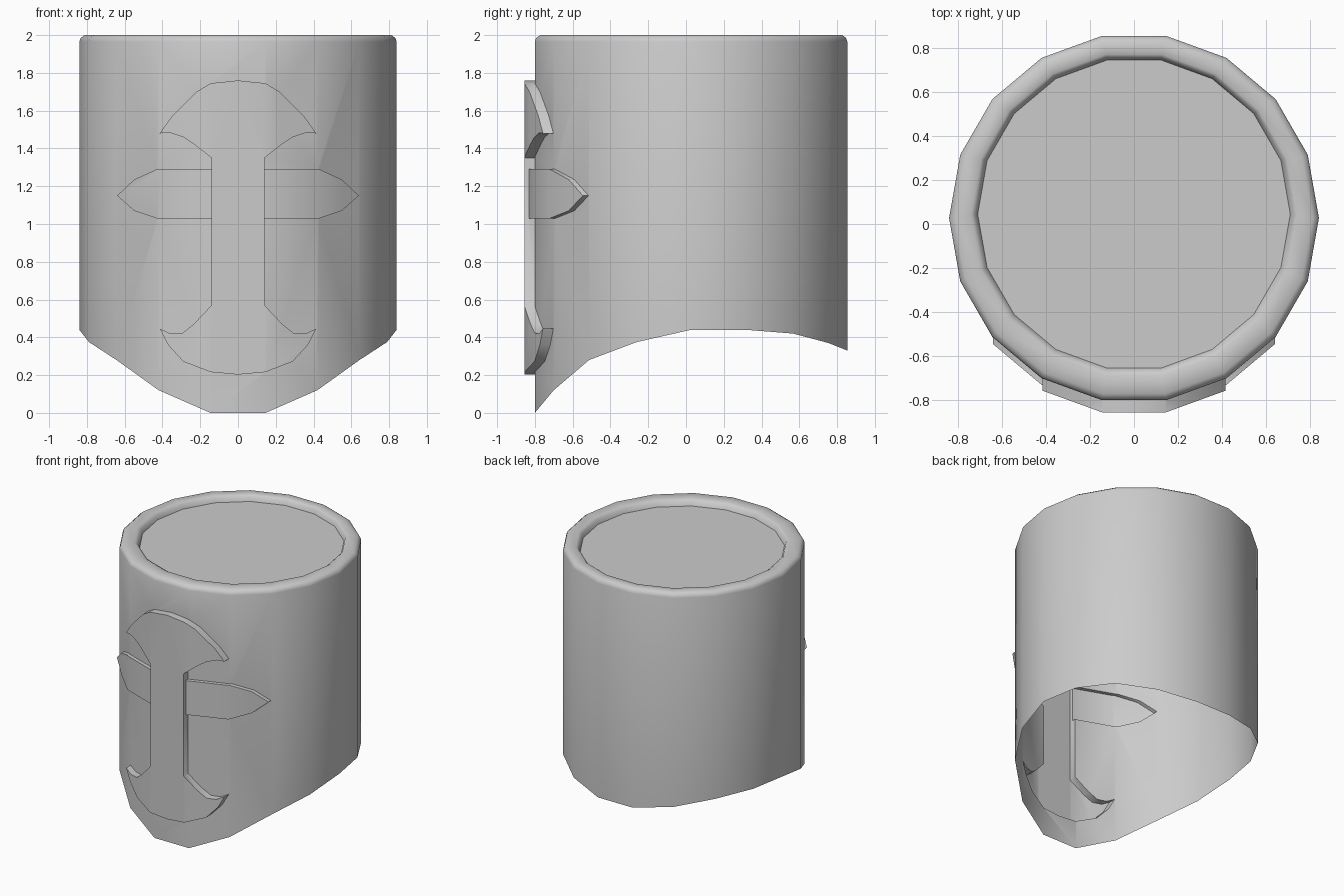
import bpy, bmesh
from math import sin, cos, radians

if "Cube" in bpy.data.objects:
    bpy.data.objects.remove(bpy.data.objects["Cube"])

SIDES = 18
CY = 0.027
R = 0.84
# lower edge height, from the front corner round to the back corner
HEM = [0.0, 0.12, 0.28, 0.375, 0.44, 0.44, 0.42, 0.37, 0.33]
# rim profile: radius, height, y shift
RIM = [(R, 1.965, 0), (0.833, 1.985, 0), (0.812, 2.0, 0.001),
       (0.74, 2.0, 0.014), (0.722, 1.988, 0.017), (0.71, 1.955, 0.018)]


def finish(bm, name):
    bmesh.ops.recalc_face_normals(bm, faces=bm.faces)
    me = bpy.data.meshes.new(name)
    bm.to_mesh(me)
    bm.free()
    ob = bpy.data.objects.new(name, me)
    bpy.context.collection.objects.link(ob)
    return ob


def helmet_body(name, dy=0.0):
    """Closed body; the lower apex only closes the volume for the booleans."""
    bm = bmesh.new()
    angles = [radians(10 + 20 * i) for i in range(SIDES)]

    def ring(r, shift, z):
        return [bm.verts.new((r * sin(a), CY + dy + shift - r * cos(a), z(i)))
                for i, a in enumerate(angles)]

    rings = [ring(R, 0, lambda i: HEM[i if i < 9 else 17 - i])]
    for r, h, s in RIM:
        rings.append(ring(r, s, lambda i: h))
    for lo, hi in zip(rings, rings[1:]):
        for i in range(SIDES):
            j = (i + 1) % SIDES
            bm.faces.new((lo[i], lo[j], hi[j], hi[i]))
    bm.faces.new(rings[-1])
    apex = bm.verts.new((0, CY + dy, -5))
    for i in range(SIDES):
        bm.faces.new((rings[0][i], apex, rings[0][(i + 1) % SIDES]))
    return finish(bm, name)


def boolean(ob, other, op):
    m = ob.modifiers.new("bool", 'BOOLEAN')
    m.operation, m.object, m.solver = op, other, 'EXACT'
    bpy.context.view_layer.objects.active = ob
    bpy.ops.object.modifier_apply(modifier=m.name)
    bpy.data.objects.remove(other)


def raised_shape(name, half, depth):
    """Mirrored x-z outline, cut to the helmet curve moved forward by depth."""
    outline = half + [(-x, z) for x, z in reversed(half) if x > 0]
    bm = bmesh.new()
    f = bm.faces.new([bm.verts.new((x, -1.5, z)) for x, z in outline])
    ext = bmesh.ops.extrude_face_region(bm, geom=[f], use_keep_orig=True)
    bmesh.ops.translate(bm, vec=(0, 1.2, 0),
                        verts=[v for v in ext["geom"] if isinstance(v, bmesh.types.BMVert)])
    ob = finish(bm, name)
    boolean(ob, helmet_body("shifted_body", -depth), 'INTERSECT')
    return ob


# Helmet shell
helmet = helmet_body("helmet_shell")

# Cross arms (shallow) and cross bar with crescent ends (deeper)
arms = [(0.43, 1.29), (0.55, 1.235), (0.64, 1.15), (0.55, 1.07), (0.43, 1.03)]
bar = [(0, 1.76), (0.145, 1.745), (0.22, 1.70), (0.35, 1.57), (0.415, 1.48),
       (0.36, 1.483), (0.29, 1.46), (0.23, 1.42), (0.14, 1.35), (0.14, 0.57),
       (0.235, 0.47), (0.295, 0.422), (0.36, 0.42), (0.415, 0.447),
       (0.37, 0.36), (0.29, 0.272), (0.145, 0.216), (0, 0.203)]
boolean(helmet, raised_shape("cross_arms", arms, 0.03), 'UNION')
boolean(helmet, raised_shape("cross_bar", bar, 0.055), 'UNION')

# Open the bottom
bm = bmesh.new()
bm.from_mesh(helmet.data)
bmesh.ops.delete(bm, geom=[v for v in bm.verts if v.co.z < -1], context='VERTS')
bm.to_mesh(helmet.data)
bm.free()

bpy.ops.object.select_all(action='DESELECT')
helmet.select_set(True)
bpy.context.view_layer.objects.active = helmet
bpy.ops.object.shade_smooth_by_angle(angle=radians(45))
